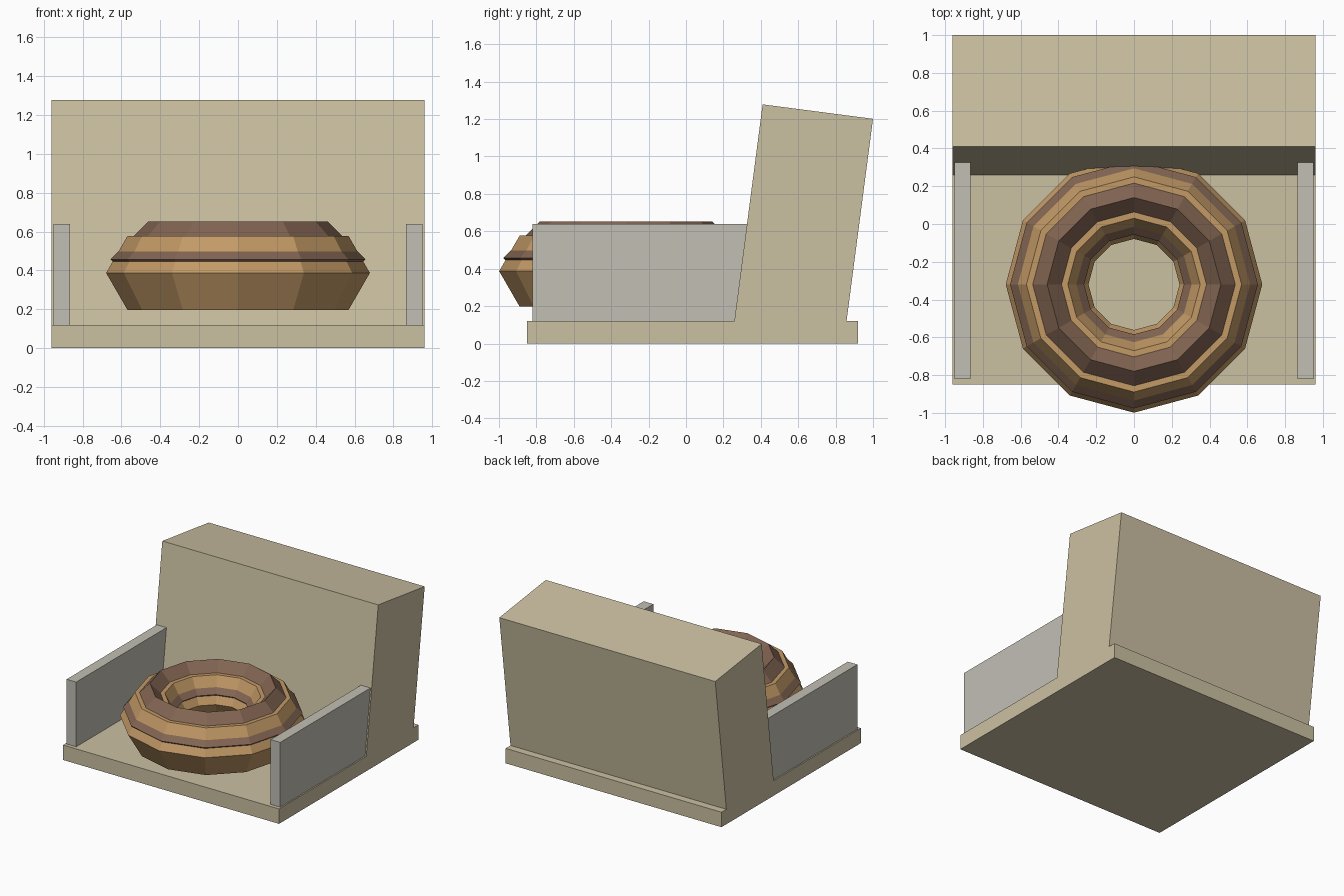
import bpy
from math import pi

old = bpy.data.objects.get("Cube")
if old:
    bpy.data.objects.remove(old, do_unlink=True)


def make_material(name, rgb):
    mat = bpy.data.materials.new(name)
    mat.use_nodes = True
    color = (*rgb, 1.0)
    mat.diffuse_color = color
    mat.node_tree.nodes["Principled BSDF"].inputs["Base Color"].default_value = color
    return mat


tan = make_material("tan", (0.60, 0.53, 0.36))
grey = make_material("light grey", (0.54, 0.52, 0.46))
dough = make_material("golden dough", (0.54, 0.32, 0.133))
chocolate = make_material("chocolate", (0.225, 0.130, 0.084))


def finish(name, mat):
    obj = bpy.context.object
    obj.name = obj.data.name = name
    obj.data.materials.append(mat)
    return obj


def box(name, size, center, mat, tilt=0.0):
    bpy.ops.mesh.primitive_cube_add(size=1, location=center, rotation=(tilt, 0, 0))
    obj = finish(name, mat)
    obj.scale = size
    return obj


def ring(name, major, minor, sides, height, mat):
    bpy.ops.mesh.primitive_torus_add(
        location=(0, -0.32, height), major_segments=12, minor_segments=sides,
        major_radius=major, minor_radius=minor)
    return finish(name, mat)


# Seat slab and leaning backrest
box("seat_base", (1.92, 1.77, 0.12), (0, 0.035, 0.06), tan)
box("backrest", (1.92, 0.595, 1.2), (0, 0.627, 0.645), tan, tilt=-0.13)

# Thin armrests, running back into the backrest
for side, name in ((1, "left_armrest"), (-1, "right_armrest")):
    box(name, (0.085, 1.27, 0.53), (side * 0.907, -0.185, 0.375), grey)

# Doughnut: hexagonal dough ring with a square-section icing ring
ring("doughnut", 0.46, 0.219, 6, 0.387, dough)
ring("icing", 0.46, 0.196, 4, 0.457, chocolate)
